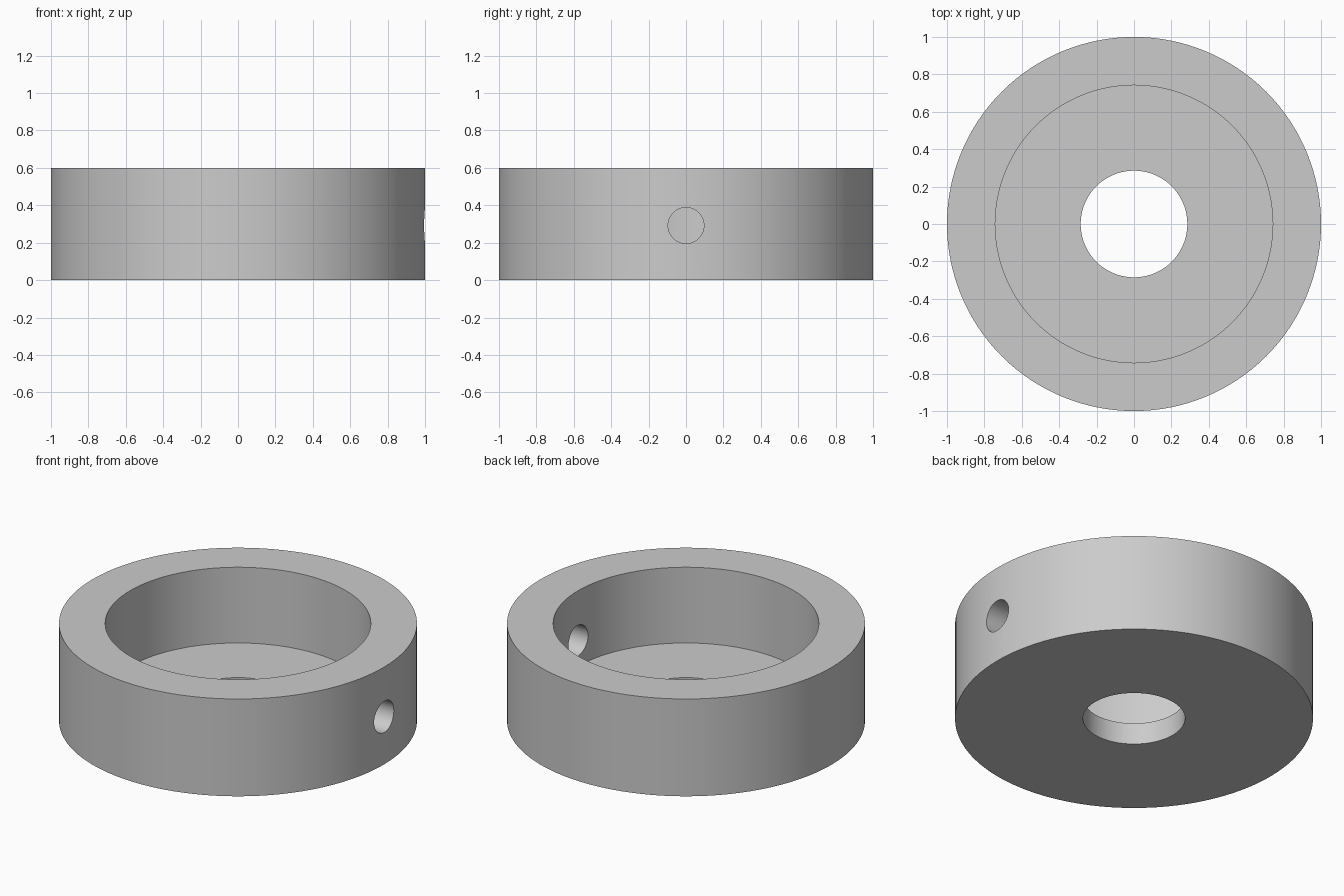
import bpy
import bmesh
import math

# Remove the default cube
cube = bpy.data.objects.get("Cube")
if cube:
    bpy.data.objects.remove(cube, do_unlink=True)

SEGMENTS = 128
HEIGHT, FLOOR = 0.6, 0.133
OUTER, POCKET, BORE = 1.0, 0.742, 0.285
PIN_RADIUS, PIN_HEIGHT = 0.096, 0.292

# Plain grey material
grey = bpy.data.materials.new("light_grey")
grey.use_nodes = True
colour = (0.6, 0.6, 0.6, 1.0)
grey.diffuse_color = colour
grey.node_tree.nodes["Principled BSDF"].inputs["Base Color"].default_value = colour


def lathe(name, profile):
    """Revolve a closed (radius, height) profile about the z axis."""
    bm = bmesh.new()
    rings = []
    for radius, z in profile:
        angles = [math.tau * i / SEGMENTS for i in range(SEGMENTS)]
        rings.append([bm.verts.new((radius * math.cos(a), radius * math.sin(a), z))
                      for a in angles])
    for lower, upper in zip(rings, rings[1:] + rings[:1]):
        for i in range(SEGMENTS):
            j = (i + 1) % SEGMENTS
            bm.faces.new((lower[i], lower[j], upper[j], upper[i]))
    bmesh.ops.recalc_face_normals(bm, faces=bm.faces)
    mesh = bpy.data.meshes.new(name)
    bm.to_mesh(mesh)
    bm.free()
    obj = bpy.data.objects.new(name, mesh)
    bpy.context.collection.objects.link(obj)
    mesh.materials.append(grey)
    return obj


# Cup-shaped collar: outer wall, pocket, floor and through bore
collar = lathe("collar", [
    (BORE, 0), (OUTER, 0), (OUTER, HEIGHT),
    (POCKET, HEIGHT), (POCKET, FLOOR), (BORE, FLOOR),
])

# Radial pin hole through the left wall only
bpy.ops.mesh.primitive_cylinder_add(
    vertices=64, radius=PIN_RADIUS, depth=0.6,
    location=(0.9, 0, PIN_HEIGHT), rotation=(0, math.pi / 2, 0))
cutter = bpy.context.object
cutter.name = "pin_hole_cutter"
cutter.data.materials.append(grey)

cut = collar.modifiers.new("pin_hole", "BOOLEAN")
cut.operation = "DIFFERENCE"
cut.solver = "EXACT"
cut.object = cutter

bpy.ops.object.select_all(action="DESELECT")
collar.select_set(True)
bpy.context.view_layer.objects.active = collar
bpy.ops.object.modifier_apply(modifier=cut.name)
bpy.data.objects.remove(cutter, do_unlink=True)

# Smooth walls with crisp rims
bpy.ops.object.shade_smooth_by_angle(angle=math.radians(30))
